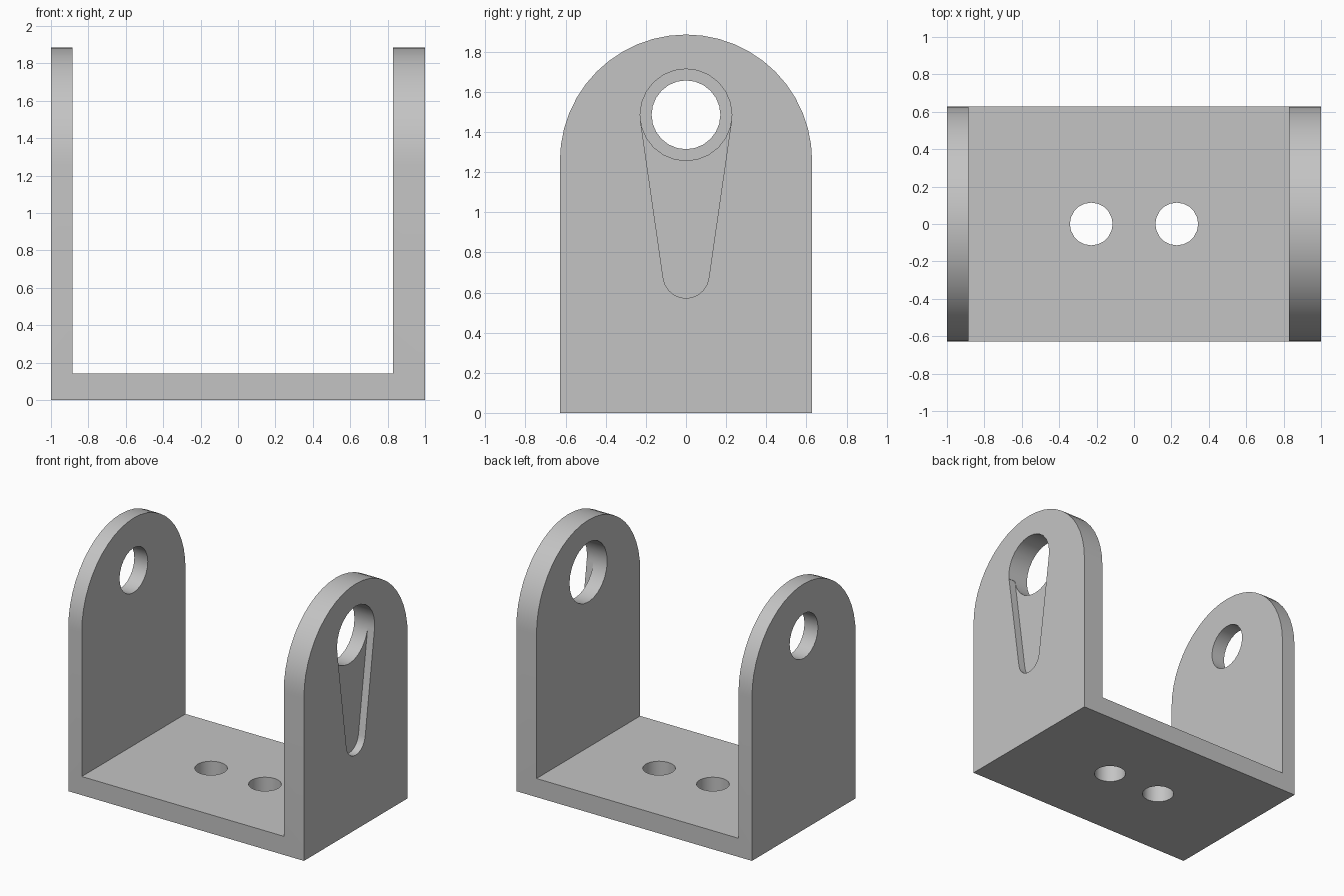
import bpy, bmesh
from math import sin, cos, pi, asin
from mathutils import Vector

if "Cube" in bpy.data.objects:
    bpy.data.objects.remove(bpy.data.objects["Cube"], do_unlink=True)

U = 2 / 35  # design unit: the bracket is 35 units long

grey = bpy.data.materials.new("plain grey")
grey.use_nodes = True
grey.diffuse_color = (0.55, 0.55, 0.55, 1)
grey.node_tree.nodes["Principled BSDF"].inputs["Base Color"].default_value = grey.diffuse_color


def arc(cx, cy, r, start, end, n):
    return [(cx + r * cos(start + (end - start) * i / n),
             cy + r * sin(start + (end - start) * i / n)) for i in range(n + 1)]


def circle(cx, cy, r, n=24):
    return arc(cx, cy, r, 0, 2 * pi, n)[:-1]


def prism(name, outline, low, high, axis="x"):
    """Extrude an outline along x (outline in y, z) or along z (outline in x, y)."""
    place = {"x": lambda p, t: (t, p[0], p[1]),
             "y": lambda p, t: (p[0], t, p[1]),
             "z": lambda p, t: (p[0], p[1], t)}[axis]
    bm = bmesh.new()
    face = bm.faces.new([bm.verts.new(Vector(place(p, low)) * U) for p in outline])
    shift = (Vector(place((0, 0), high)) - Vector(place((0, 0), low))) * U
    top = bmesh.ops.extrude_face_region(bm, geom=[face])["geom"]
    bmesh.ops.translate(bm, vec=shift, verts=[v for v in top if isinstance(v, bmesh.types.BMVert)])
    bmesh.ops.recalc_face_normals(bm, faces=bm.faces)
    mesh = bpy.data.meshes.new(name)
    bm.to_mesh(mesh)
    bm.free()
    mesh.materials.append(grey)
    obj = bpy.data.objects.new(name, mesh)
    bpy.context.collection.objects.link(obj)
    return obj


# Round-topped block, cut down to a U-shaped bracket
bracket = prism("bracket", [(-11, 0), (11, 0)] + arc(0, 22, 11, 0, pi, 24), -17.5, 17.5)

# Tapered keyway: straight flanks tangent to the bore and to a small rounded foot
tilt = asin(1 / 7)
keyway = [(0, 26), (-4 * cos(tilt), 26 - 4 * sin(tilt))]
keyway += arc(0, 12, 2, pi + tilt, 2 * pi - tilt, 10)
keyway += [(4 * cos(tilt), 26 - 4 * sin(tilt))]

cutters = [
    prism("gap_cutter", [(-15.5, 2.5), (14.5, 2.5), (14.5, 40), (-15.5, 40)], -15, 15, "y"),
    prism("small_bore_cutter", circle(0, 26, 3), -20, -10),
    prism("large_bore_cutter", circle(0, 26, 4), 10, 20),
    prism("keyway_cutter", keyway, 16.5, 20),
]
for x in (-4, 4):
    cutters.append(prism("base_hole_cutter", circle(x, 0, 2, 20), -2, 5, "z"))

bpy.ops.object.select_all(action="DESELECT")
bpy.context.view_layer.objects.active = bracket
bracket.select_set(True)
for cutter in cutters:
    cutter.hide_render = True
    cut = bracket.modifiers.new("cut", "BOOLEAN")
    cut.operation = "DIFFERENCE"
    cut.solver = "EXACT"
    cut.object = cutter
    bpy.ops.object.modifier_apply(modifier=cut.name)
    bpy.data.objects.remove(cutter, do_unlink=True)

bpy.ops.object.shade_smooth_by_angle(angle=pi / 6)
